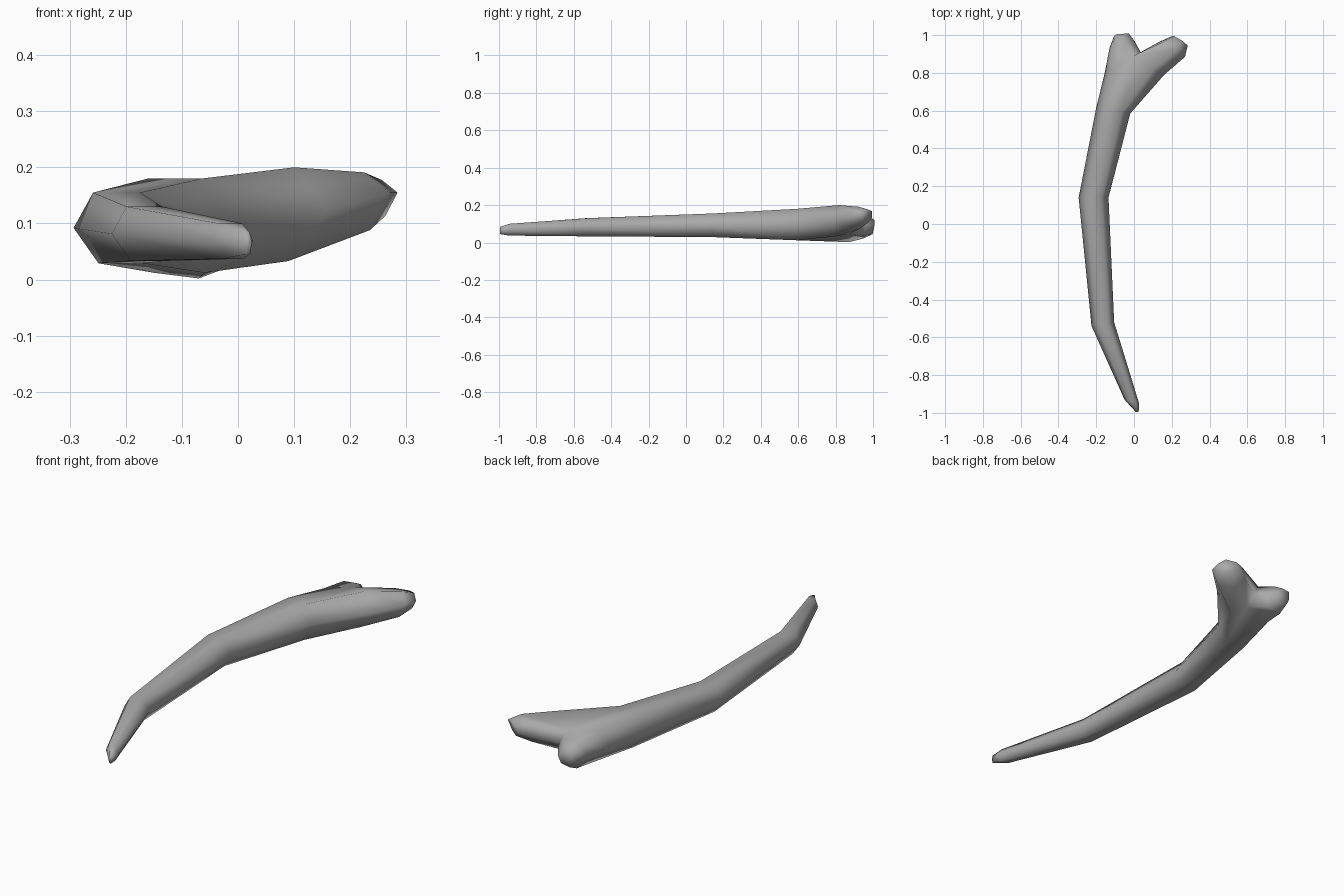
import bpy, bmesh
from mathutils import Vector

old = bpy.data.objects.get("Cube")
if old:
    bpy.data.objects.remove(old)

mat = bpy.data.materials.new("bone grey")
mat.use_nodes = True
grey = (0.4, 0.4, 0.4, 1)
mat.diffuse_color = grey
mat.node_tree.nodes["Principled BSDF"].inputs["Base Color"].default_value = grey

bm = bmesh.new()


def vert(*co):
    return bm.verts.new(co)


def hexagon(x0, x1, y, z0, z1, skew=0):
    """Six-sided ring: left, upper left, upper right, right, lower right, lower left."""
    w, mid = x1 - x0, (z0 + z1) / 2
    shape = [(0, mid), (.22, z1), (.75, z1), (1, mid), (.78, z0), (.28, z0)]
    return [vert(x0 + w * t, y + skew * (t - .5), z) for t, z in shape]


def bridge(a, b):
    for i in range(len(a)):
        j = (i + 1) % len(a)
        bm.faces.new((a[i], a[j], b[j], b[i]))


def round_end(ring, rim, tip_centre, scale):
    """Bridge to the rim, then to a smaller closing face."""
    bridge(ring, rim)
    mid = sum((v.co for v in rim), Vector()) / len(rim)
    cap = [vert(*(Vector(tip_centre) + (v.co - mid) * scale)) for v in rim]
    bridge(rim, cap)
    bm.faces.new(cap)


# Shaft, from the thin front tip to the base of the fork
shaft = [
    hexagon(-.05, .027, -.94, .037, .1, -.02),
    hexagon(-.225, -.105, -.53, .033, .13, .02),
    hexagon(-.293, -.135, .14, .029, .155),
    hexagon(-.2, -.02, .6, .012, .18, -.03),
]
for a, b in zip(shaft, shaft[1:]):
    bridge(a, b)
tip = [vert(.017 + (v.co.x + .012) * .2, -.995, .064 + (v.co.z - .068) * .6)
       for v in shaft[0]]
bridge(tip, shaft[0])
bm.faces.new(tip)

# Fork: shared seam of top, web and bottom points between both prongs
L, UL = vert(-.155, .8, .085), vert(-.12, .82, .155)
UR, R = vert(.1, .82, .2), vert(.16, .79, .125)
LR, LL = vert(.09, .8, .033), vert(-.07, .87, .002)
top, web, bottom = vert(-.005, .89, .165), vert(.035, .91, .1), vert(.045, .87, .045)
sL, sUL, sUR, sR, sLR, sLL = shaft[-1]
for face in [(sL, sUL, UL, L), (sUL, top, UL), (sUL, sUR, top), (sUR, UR, top),
             (sUR, sR, R, UR), (sR, sLR, LR, R), (sLR, bottom, LR),
             (sLR, LL, bottom), (sLR, sLL, LL), (sLL, sL, L, LL)]:
    bm.faces.new(face)

# Short prong, then long raised prong
short_rim = [vert(-.13, .93, .085), vert(-.11, .96, .14), vert(-.04, .965, .145),
             vert(.005, .965, .095), vert(-.01, .95, .035), vert(-.085, .95, .022)]
round_end([L, UL, top, web, bottom, LL], short_rim, (-.067, 1, .085), .62)
long_rim = [vert(.155, .965, .175), vert(.225, .925, .191), vert(.27, .885, .155),
            vert(.235, .885, .088), vert(.17, .93, .075), vert(.135, .965, .12)]
round_end([top, UR, R, LR, bottom, web], long_rim, (.24, .97, .142), .62)

bmesh.ops.recalc_face_normals(bm, faces=bm.faces)
mesh = bpy.data.meshes.new("forked_bone")
bm.to_mesh(mesh)
bm.free()
mesh.materials.append(mat)
bone = bpy.data.objects.new("forked_bone", mesh)
bpy.context.collection.objects.link(bone)
mesh.shade_smooth()
